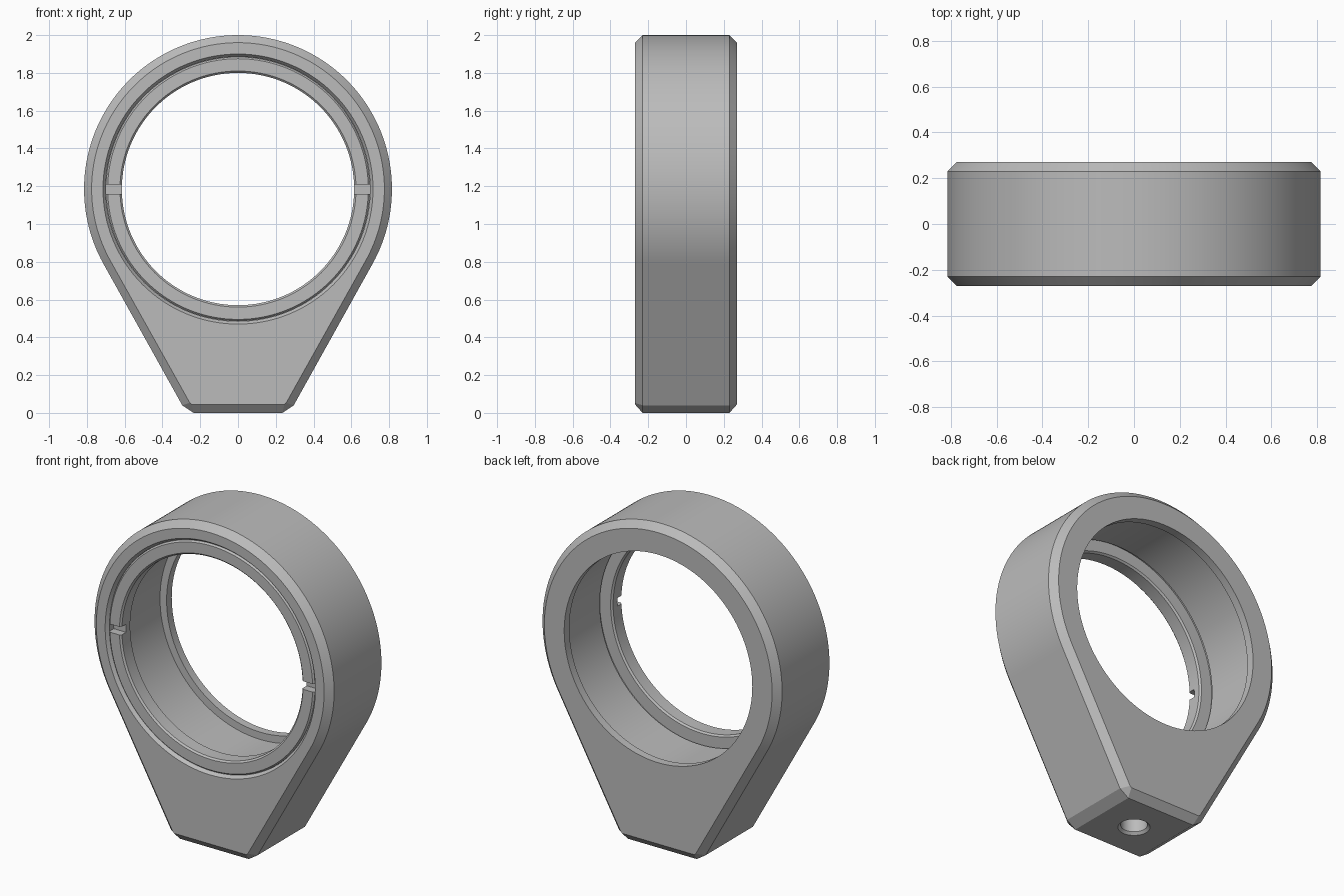
import bpy
import bmesh
from math import cos, sin, pi, atan2, acos, hypot, radians

CZ = 1.185      # height of the bore axis
SEG = 128

cube = bpy.data.objects.get("Cube")
if cube:
    bpy.data.objects.remove(cube, do_unlink=True)

metal = bpy.data.materials.new("grey_metal")
metal.use_nodes = True
GREY = (0.5, 0.5, 0.5, 1)
metal.diffuse_color = GREY
metal.node_tree.nodes["Principled BSDF"].inputs["Base Color"].default_value = GREY


def loft(name, loops, closed=False):
    """Skin a list of equal point loops; cap the ends, or join last to first."""
    bm = bmesh.new()
    rows = [[bm.verts.new(p) for p in loop] for loop in loops]
    pairs = list(zip(rows, rows[1:]))
    if closed:
        pairs.append((rows[-1], rows[0]))
    else:
        bm.faces.new(rows[0])
        bm.faces.new(rows[-1])
    for a, b in pairs:
        n = len(a)
        for i in range(n):
            j = (i + 1) % n
            bm.faces.new((a[i], a[j], b[j], b[i]))
    bmesh.ops.recalc_face_normals(bm, faces=bm.faces)
    mesh = bpy.data.meshes.new(name)
    bm.to_mesh(mesh)
    bm.free()
    mesh.materials.append(metal)
    obj = bpy.data.objects.new(name, mesh)
    bpy.context.collection.objects.link(obj)
    return obj


def circle_y(y, r):
    return [(r * cos(2 * pi * i / SEG), y, CZ + r * sin(2 * pi * i / SEG))
            for i in range(SEG)]


def circle_z(z, r, n=48):
    return [(r * cos(2 * pi * i / n), r * sin(2 * pi * i / n), z) for i in range(n)]


def activate(obj):
    bpy.ops.object.select_all(action='DESELECT')
    obj.select_set(True)
    bpy.context.view_layer.objects.active = obj


def cut(obj, cutter):
    cutter.hide_render = True
    mod = obj.modifiers.new("cut", 'BOOLEAN')
    mod.operation = 'DIFFERENCE'
    mod.solver = 'EXACT'
    mod.object = cutter
    activate(obj)
    bpy.ops.object.modifier_apply(modifier=mod.name)
    bpy.data.objects.remove(cutter, do_unlink=True)


def smooth(obj):
    activate(obj)
    bpy.ops.object.shade_smooth_by_angle(angle=radians(20))


def teardrop(y, radius, side, foot):
    """Round head running tangentially down to a clipped flat foot."""
    x, z = side
    start = atan2(z - CZ, x) + acos(radius / hypot(x, z - CZ))
    sweep = pi - 2 * start
    arc = [(radius * cos(start + sweep * i / SEG), y,
            CZ + radius * sin(start + sweep * i / SEG)) for i in range(SEG + 1)]
    return [(foot[0], y, foot[1]), (x, y, z)] + arc + \
        [(-x, y, z), (-foot[0], y, foot[1])]


# Chamfered body
face = (0.775, (0.255, 0.053), (0.245, 0.045))
rim = (0.815, (0.295, 0.04), (0.235, 0.0))
body = loft("mount_body", [teardrop(y, *shape) for y, shape in
                           ((-0.27, face), (-0.23, rim), (0.23, rim), (0.27, face))])

# Stepped bore with a retaining lip at the back
bore = [(-0.3, 0.715), (-0.27, 0.715), (-0.25, 0.70), (-0.14, 0.70),
        (-0.14, 0.685), (0.22, 0.685), (0.22, 0.64), (0.3, 0.64)]
cut(body, loft("bore_cutter", [circle_y(y, r) for y, r in bore]))

# Threaded post hole in the foot
hole = [(-0.05, 0.09), (0.0, 0.09), (0.015, 0.075), (0.35, 0.075)]
cut(body, loft("post_hole_cutter", [circle_z(z, r) for z, r in hole]))
smooth(body)

# Retaining ring with two spanner slots
profile = [(-0.26, 0.625), (-0.26, 0.69), (-0.25, 0.699), (-0.16, 0.699),
           (-0.16, 0.625), (-0.17, 0.615), (-0.25, 0.615)]
ring = loft("retaining_ring", [circle_y(y, r) for y, r in profile], closed=True)
for s in (-1, 1):
    corners = ((0.58, -0.025), (0.75, -0.025), (0.75, 0.025), (0.58, 0.025))
    cut(ring, loft("slot_cutter", [[(s * x, y, CZ + z) for x, z in corners]
                                   for y in (-0.3, -0.21)]))
smooth(ring)
